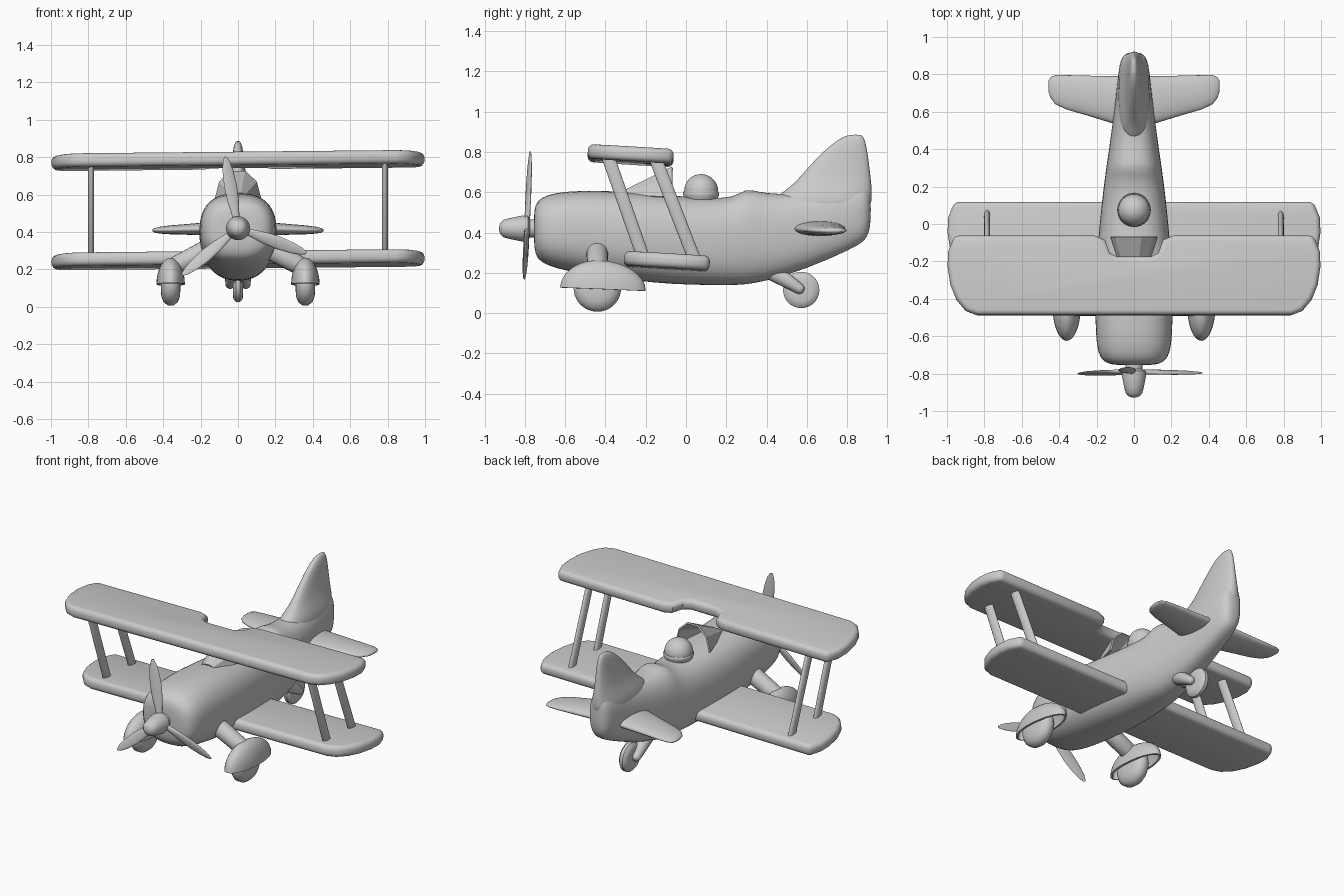
import bpy, bmesh, math
from mathutils import Vector, Matrix

cube = bpy.data.objects.get("Cube")
if cube:
    bpy.data.objects.remove(cube, do_unlink=True)

grey = bpy.data.materials.new("light grey")
grey.use_nodes = True
grey.diffuse_color = (0.6, 0.6, 0.6, 1)
grey.node_tree.nodes["Principled BSDF"].inputs["Base Color"].default_value = (0.6, 0.6, 0.6, 1)


def finish(name, bm, bevel=0, subsurf=0, solid=0, angle=40, loc=(0, 0, 0), rot=(0, 0, 0)):
    """Turn a bmesh into a shaded object with its modifiers applied."""
    bmesh.ops.recalc_face_normals(bm, faces=bm.faces)
    me = bpy.data.meshes.new(name)
    bm.to_mesh(me)
    bm.free()
    ob = bpy.data.objects.new(name, me)
    bpy.context.collection.objects.link(ob)
    me.materials.append(grey)
    ob.location, ob.rotation_euler = loc, rot
    if solid:
        m = ob.modifiers.new("shell", 'SOLIDIFY')
        m.thickness = solid
    if bevel:
        m = ob.modifiers.new("round", 'BEVEL')
        m.width, m.segments = bevel, 4
        m.limit_method, m.angle_limit = 'ANGLE', math.radians(50)
    if subsurf:
        m = ob.modifiers.new("smooth", 'SUBSURF')
        m.levels = m.render_levels = subsurf
    bpy.ops.object.select_all(action='DESELECT')
    ob.select_set(True)
    bpy.context.view_layer.objects.active = ob
    bpy.ops.object.convert(target='MESH')
    bpy.ops.object.shade_smooth_by_angle(angle=math.radians(angle))
    return ob


def loft(rings, bm=None):
    """Skin a row of closed rings and cap both ends."""
    bm = bm or bmesh.new()
    loops = [[bm.verts.new(p) for p in r] for r in rings]
    n = len(loops[0])
    for a, b in zip(loops, loops[1:]):
        for i in range(n):
            bm.faces.new((a[i], a[(i + 1) % n], b[(i + 1) % n], b[i]))
    bm.faces.new(loops[0])
    bm.faces.new(loops[-1])
    return bm


def oval(a, b, power=2.0, n=24):
    """Points of a superellipse."""
    out = []
    for i in range(n):
        c, s = math.cos(2 * math.pi * i / n), math.sin(2 * math.pi * i / n)
        out.append((a * math.copysign(abs(c) ** (2 / power), c),
                    b * math.copysign(abs(s) ** (2 / power), s)))
    return out


def tube(name, p, q, r1, r2, flat=1.0):
    """Round or flattened bar between two points, with rounded ends."""
    p, q = Vector(p), Vector(q)
    d = (q - p).normalized()
    u = Vector((1, 0, 0))
    u = (u - d * u.dot(d)).normalized()
    v = d.cross(u)
    rings = []
    for k, s in ((-0.8, 0.5), (-0.4, 0.87), (0, 1)):
        rings.append([p + d * k * r1 + u * x * flat + v * y for x, y in oval(r1 * s, r1 * s, n=20)])
    for k, s in ((0, 1), (0.4, 0.87), (0.8, 0.5)):
        rings.append([q + d * k * r2 + u * x * flat + v * y for x, y in oval(r2 * s, r2 * s, n=20)])
    return finish(name, loft(rings), angle=60)


def lathe(name, profile, axis, loc, n=40):
    """Revolve (position along axis, radius) pairs about x, y or z."""
    rings = []
    for t, r in profile:
        ring = []
        for a, b in oval(r, r, n=n):
            ring.append({'x': (t, a, b), 'y': (a, t, b), 'z': (a, b, t)}[axis])
        rings.append(ring)
    return finish(name, loft(rings), loc=loc)


# Fuselage: y, bottom, top, half width
stations = [(-.755, .36, .48, .07), (-.75, .29, .54, .14), (-.72, .25, .575, .182),
            (-.65, .222, .6, .202), (-.5, .19, .612, .209), (-.25, .16, .602, .206),
            (-.08, .143, .585, .192), (.1, .138, .572, .175), (.24, .138, .572, .157),
            (.295, .141, .622, .15), (.36, .152, .603, .14), (.45, .172, .59, .127),
            (.6, .222, .598, .107), (.75, .285, .62, .09), (.86, .338, .64, .078),
            (.9, .37, .63, .06), (.918, .44, .59, .03)]
finish("fuselage", loft([[(x, y, (lo + hi) / 2 + z) for x, z in oval(w, (hi - lo) / 2, 2.5, 28)]
                         for y, lo, hi, w in stations]), subsurf=1, angle=50)

# Tail fin: height, front, back, half thickness
fin = [(.48, .40, .92, .09), (.57, .43, .924, .085), (.62, .51, .924, .066), (.67, .56, .918, .05),
       (.74, .62, .91, .038), (.81, .69, .9, .03), (.855, .745, .89, .024), (.88, .79, .878, .014),
       (.886, .82, .865, .006)]
finish("tail_fin", loft([[(x, (f + b) / 2 + y, z) for x, y in oval(w, (b - f) / 2, 2.4)]
                         for z, f, b, w in fin]), subsurf=1, angle=60)


# Wings, drawn as a half outline and mirrored
def wing(name, half, loc):
    outline = half + [(-x, y) for x, y in reversed(half)]
    bm = loft([[(x, y, z) for x, y in outline] for z in (-.036, .036)])
    finish(name, bm, bevel=.028, loc=loc, rot=(-.06, -.01, 0))


tip = [(.84, -.213), (.9, -.19), (.95, -.13), (.982, -.05), (.997, .05), (.993, .13), (.96, .213)]
notch = [(.21, .213), (.155, .19), (.13, .12), (.09, .1)]
wing("upper_wing", tip + notch, (0, -.275, .782))
wing("lower_wing", tip, (0, -.095, .252))

for side, s in (("left", 1), ("right", -1)):
    # Wing struts
    tube(f"{side}_front_strut", (s * .785, -.385, .77), (s * .785, -.21, .27), .032, .032, .5)
    tube(f"{side}_rear_strut", (s * .785, -.145, .75), (s * .785, .045, .26), .032, .032, .5)

    # Tailplane: x, front, back, half thickness
    plane = [(.0, .53, .79, .038), (.12, .54, .79, .036), (.25, .58, .793, .03), (.36, .612, .796, .024),
             (.42, .64, .796, .018), (.447, .675, .785, .012), (.458, .71, .765, .005)]
    finish(f"{side}_tailplane", loft([[(s * x, (f + b) / 2 + y, .422 - .03 * x + z)
                                       for y, z in oval((b - f) / 2, t)] for x, f, b, t in plane]), angle=60)

    # Landing leg, wheel and open wheel cover
    tube(f"{side}_landing_leg", (s * .12, -.44, .33), (s * .34, -.44, .215), .055, .05)
    lathe(f"{side}_wheel", [(-.052, .03), (-.05, .07), (-.038, .1), (-.015, .118), (.015, .118),
                            (.038, .1), (.05, .07), (.052, .03)], 'x', (s * .36, -.44, .125))
    bm = bmesh.new()
    bmesh.ops.create_uvsphere(bm, u_segments=32, v_segments=16, radius=1)
    bmesh.ops.delete(bm, geom=[v for v in bm.verts if v.co.z < -.01], context='VERTS')
    for v in bm.verts:
        v.co.x *= .076
        v.co.y *= .19 if v.co.y < 0 else .235
        v.co.z *= .142
    finish(f"{side}_wheel_cover", bm, solid=.012, loc=(s * .36, -.435, .12), rot=(-.04, 0, 0))

    # Tail wheel fork
    tube(f"{side}_tail_fork", (s * .025, .44, .2), (s * .042, .565, .12), .045, .026)

# Tail wheel
lathe("tail_wheel", [(-.028, .055), (-.024, .075), (-.01, .09), (.01, .09), (.024, .075), (.028, .055)],
      'x', (0, .572, .115))

# Propeller hub and blades
lathe("propeller_hub", [(-.928, .008), (-.922, .028), (-.905, .044), (-.87, .053), (-.815, .064),
                        (-.785, .062), (-.775, .045), (-.72, .045)], 'y', (0, 0, .42))
blade = [(.02, .016, .014), (.08, .022, .013), (.15, .032, .011), (.23, .036, .009),
         (.31, .03, .007), (.36, .02, .005), (.388, .007, .003)]
for i in range(3):
    bm = loft([[(x, y, r) for x, y in oval(w, t, n=16)] for r, w, t in blade])
    turn = (Matrix.Translation((0, -.79, .42)) @ Matrix.Rotation(-.045, 4, 'X')
            @ Matrix.Rotation(math.radians(-10 + 120 * i), 4, 'Y') @ Matrix.Rotation(.3, 4, 'Z'))
    bm.transform(turn)
    finish(f"propeller_blade_{i + 1}", bm, angle=60)

# Windscreen: faceted half cone, open to the cockpit
bm = bmesh.new()
arc = [math.pi * k / 5 for k in range(6)]
front = [bm.verts.new((.05 * math.cos(a), -.31, .59 + .02 * math.sin(a))) for a in arc]
back = [bm.verts.new((.125 * math.cos(a), -.07, .575 + .16 * math.sin(a))) for a in arc]
for k in range(5):
    bm.faces.new((front[k], front[k + 1], back[k + 1], back[k]))
finish("windscreen", bm, solid=.01, angle=30)

# Pilot
bm = bmesh.new()
bmesh.ops.create_uvsphere(bm, u_segments=32, v_segments=20, radius=.084)
finish("pilot_head", bm, loc=(0, .075, .606))
lathe("pilot_collar", [(-.03, .08), (-.012, .088), (0, .09), (.008, .086)], 'z', (0, .075, .595))
